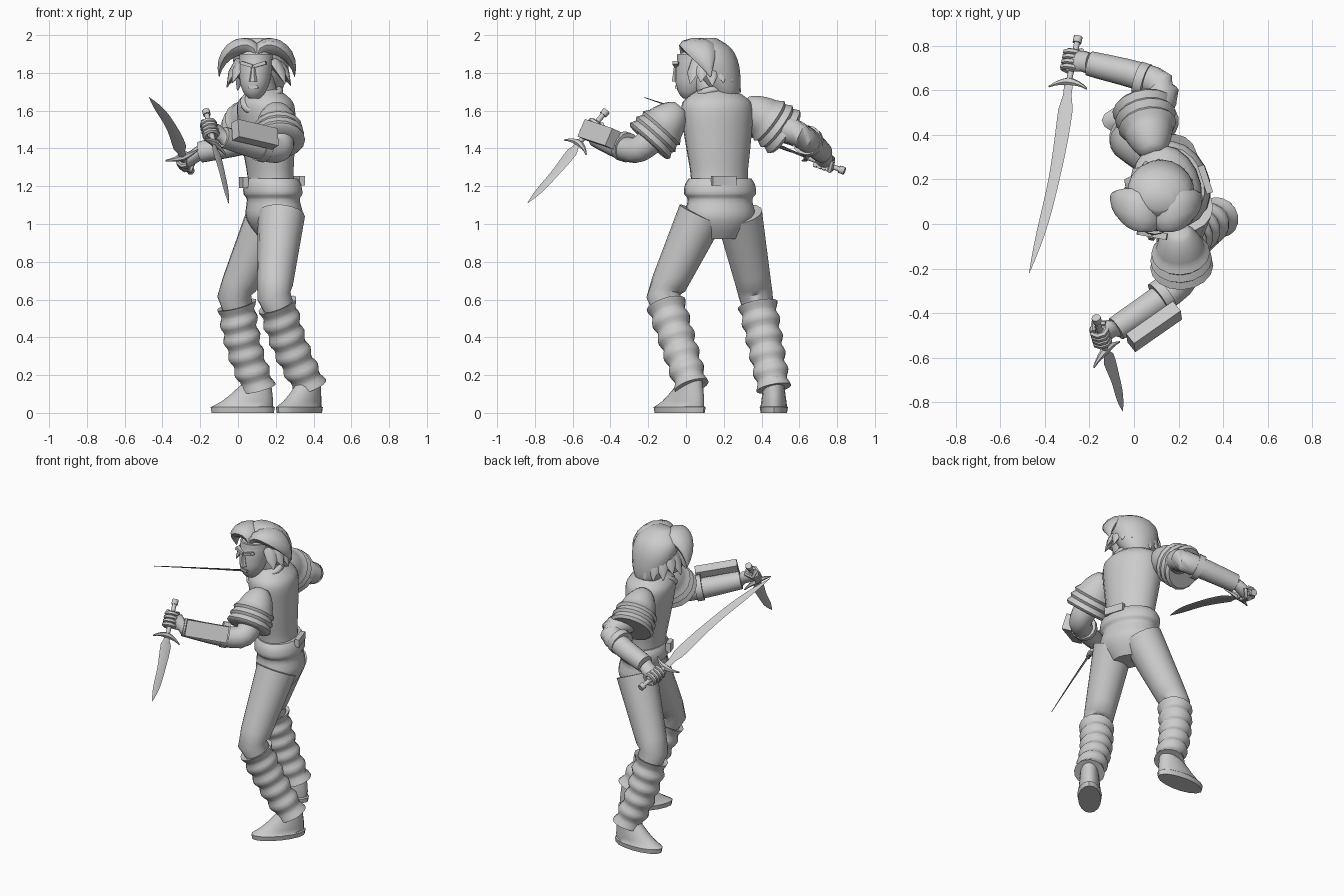
import bpy, bmesh, math, random
from mathutils import Vector, Matrix

cube = bpy.data.objects.get("Cube")
if cube:
    bpy.data.objects.remove(cube, do_unlink=True)

grey = bpy.data.materials.new("plain grey")
grey.use_nodes = True
grey.diffuse_color = (.6, .6, .6, 1)
grey.node_tree.nodes["Principled BSDF"].inputs["Base Color"].default_value = grey.diffuse_color

UP = Vector((0, 0, 1))
SHOULDERS = Vector((.32, -.95, 0))   # shoulder line of the turned body
CHEEKS = Vector((.98, -.18, 0))      # ear to ear line of the head
FACING = Vector((-.18, -.98, 0))
made = []
random.seed(4)


def finish(name, bm):
    bmesh.ops.recalc_face_normals(bm, faces=bm.faces)
    mesh = bpy.data.meshes.new(name)
    bm.to_mesh(mesh)
    bm.free()
    mesh.materials.append(grey)
    ob = bpy.data.objects.new(name, mesh)
    bpy.context.collection.objects.link(ob)
    made.append(ob)


def spline(points, steps=3):
    """Smooth curve through a few points of any dimension."""
    points = [Vector(p) for p in points]
    padded = [points[0], *points, points[-1]]
    curve = []
    for a, b, c, d in zip(padded, padded[1:], padded[2:], padded[3:]):
        for k in range(steps):
            t = k / steps
            curve.append(b + (c - a) * (t / 2) + (a * 2 - b * 5 + c * 4 - d) * (t * t / 2)
                         + (b * 3 - a - c * 3 + d) * (t ** 3 / 2))
    return curve + [points[-1]]


def loft(name, rings, side=SHOULDERS, axis=None, sides=16):
    """Skin elliptical rings, each given as centre, half width, half depth."""
    bm = bmesh.new()
    last = len(rings) - 1
    loops = []
    for i, (centre, wide, deep) in enumerate(rings):
        along = axis or rings[min(i + 1, last)][0] - rings[max(i - 1, 0)][0]
        along = along.normalized()
        u = (side - along * side.dot(along)).normalized()
        v = along.cross(u)
        turns = [k * math.tau / sides for k in range(sides)]
        loops.append([bm.verts.new(centre + u * wide * math.cos(t) + v * deep * math.sin(t))
                      for t in turns])
    for low, high in zip(loops, loops[1:]):
        for k in range(sides):
            j = (k + 1) % sides
            bm.faces.new((low[k], low[j], high[j], high[k]))
    bm.faces.new(loops[0])
    bm.faces.new(loops[-1])
    finish(name, bm)


def tube(name, points, radius, side=UP, sides=8):
    loft(name, [(p, radius, radius) for p in points], side, sides=sides)


def stack(name, low, high, profile, flat, side):
    """Level rings between two points; the profile pairs height with half width."""
    low, high = Vector(low), Vector(high)
    loft(name, [(low.lerp(high, f), wide, wide * flat) for f, wide in spline(profile)],
         side, UP, sides=18)


def box(name, centre, length, normal, size):
    x = Vector(length).normalized()
    z = Vector(normal)
    z = (z - x * z.dot(x)).normalized()
    axes = Matrix((x, z.cross(x), z)).transposed().to_4x4()
    bm = bmesh.new()
    bmesh.ops.create_cube(bm, size=1, matrix=Matrix.Translation(centre) @ axes
                          @ Matrix.Diagonal((*size, 1)))
    finish(name, bm)


# Torso, neck and collar
stack("torso", (.18, .18, 1.14), (.14, .16, 1.72),
      [(0, .16), (.2, .155), (.4, .17), (.6, .185), (.8, .195), (.9, .17), (1, .08)],
      .77, SHOULDERS)
tube("neck", [Vector((.15, .15, 1.66)), Vector((.11, .09, 1.8))], .07, SHOULDERS, 14)
tube("collar", spline([(.2, .2, 1.72), (.22, .1, 1.7), (.15, .05, 1.66), (.07, .04, 1.6),
                       (.03, .1, 1.65), (.1, .22, 1.71), (.2, .2, 1.72)]), .02)

# Trouser seat with a folded waistband
stack("hips", (.2, .18, .92), (.18, .18, 1.24),
      [(0, .1), (.2, .16), (.4, .19), (.65, .175), (.75, .195), (.9, .19), (1, .17)],
      .78, SHOULDERS)
box("back_waist_tab", (.32, .2, 1.23), SHOULDERS, -FACING, (.13, .05, .03))
box("front_waist_tab", (.03, .13, 1.22), SHOULDERS, FACING, (.07, .06, .03))


# Leg: tapered trouser, puffed wrap with a flared rim, flat-soled shoe
def leg(name, hip, knee, ankle, toe):
    hip, knee, ankle, toe = map(Vector, (hip, knee, ankle, toe))
    shin = ankle - knee
    rings = []
    for k in range(8):
        f = k / 7
        radius = .125 - .035 * f
        rings.append((hip.lerp(knee, f), radius, radius))
    rings.append((knee + shin * .3, .07, .07))
    loft(name + "_trouser_leg", rings)

    rim = knee + shin * .1
    rings = [(rim + shin * .03, .07, .07), (rim, .095, .095)]
    steps = 25
    for k in range(steps + 1):
        f = k / steps
        sag = Vector((-.02, 0, 0)) * math.sin(f * math.pi)
        radius = .1 - .014 * f + .008 * math.cos(f * 5 * math.tau)
        rings.append((rim.lerp(ankle, f) + sag, radius, radius))
    rings.append((ankle, .05, .05))
    loft(name + "_leg_wrap", rings, CHEEKS, shin)

    ground = Vector((ankle.x, ankle.y, 0)) + toe * .085
    rings = [(ground, .165, .07), (ground + UP * .03, .17, .075)]
    steps = 6
    for k in range(steps + 1):
        f = k / steps
        centre = ground - toe * .09 * f ** .7 + UP * (.035 + .16 * f)
        rings.append((centre, .16 * (1 - .65 * f ** .8), .07 * (1 - .3 * f)))
    loft(name + "_shoe", rings, toe, UP)


leg("left", (.23, .08, 1.05), (.19, -.12, .62), (.38, .03, .14), (-.65, -.75, 0))
leg("right", (.17, .28, 1.05), (-.02, .37, .62), (.11, .465, .13), (-1, 0, 0))


# Arm: layered short sleeve, bent arm, rolled cuff and a fist around the grip
def arm(name, shoulder, hem, elbow, wrist, grip, handle):
    shoulder, hem, elbow, wrist, grip = map(Vector, (shoulder, hem, elbow, wrist, grip))
    rings = []
    steps = 18
    for k in range(1, steps + 1):
        f = k / steps
        layer = .014 * (k % 3) / 2 if f > .5 else 0
        radius = .128 * math.sqrt(1 - (1 - f) ** 2) + layer
        rings.append((shoulder.lerp(hem, f), radius, radius))
    rings.append((hem, .06, .06))
    loft(name + "_sleeve", rings, axis=hem - shoulder)

    bend = spline([shoulder.lerp(hem, .7), elbow, wrist], 6)
    loft(name + "_arm", [(p, r, r) for k, p in enumerate(bend)
                         for r in [.08 - .002 * k]])
    cuff = elbow.lerp(wrist, .2)
    tube(name + "_cuff", [cuff, elbow.lerp(wrist, .32)], .08, sides=14)

    handle = Vector(handle).normalized()
    back = wrist - grip
    back = (back - handle * back.dot(handle)).normalized()
    out = handle.cross(back)
    palm = [wrist, grip + back * .06, grip + back * .02, grip]
    loft(name + "_palm", [(p, .05, .035) for p in palm], handle, back, 10)
    for finger in range(4):
        knuckle = grip + handle * (finger - 1.5) * .024
        curl = [knuckle + (back * math.cos(k * math.pi / 4) + out * math.sin(k * math.pi / 4)) * .034
                for k in range(7)]
        tube(f"{name}_finger_{finger + 1}", curl, .014, handle, 6)
    thumb = grip - handle * .05
    tube(name + "_thumb", [thumb + back * .04, thumb - out * .04, thumb - back * .03],
         .014, handle, 6)


DAGGER = Vector((.12, -.42, -.49))
SWORD = Vector((-.2, -1, .35))
arm("left", (.2, -.02, 1.63), (.215, -.2, 1.43), (.2, -.27, 1.39), (-.08, -.47, 1.46),
    (-.15, -.5, 1.5), DAGGER)
arm("right", (.09, .3, 1.65), (.04, .53, 1.48), (.12, .62, 1.46), (-.2, .72, 1.38),
    (-.28, .73, 1.33), SWORD)
box("forearm_plate", (.09, -.46, 1.475), (-.86, -.6, .2), (.5, -.75, .35), (.26, .1, .06))


# Weapon: grip, pommel, swept guard and a curved blade of diamond section
def weapon(name, pommel, tip, hilt, edge, bow):
    pommel, tip, edge = Vector(pommel), Vector(tip), Vector(edge).normalized()
    guard = pommel.lerp(tip, hilt)
    along = (tip - pommel).normalized()
    tube(name + "_grip", [pommel, guard], .014, edge)
    tube(name + "_pommel", [pommel, pommel + along * .03], .021, edge)
    rings = []
    for k in range(-4, 5):
        reach = k / 4
        radius = .02 - .016 * abs(reach)
        rings.append((guard + edge * .09 * reach + along * .03 * reach ** 2, radius, radius))
    loft(name + "_guard", rings, along, sides=6)
    rings = []
    steps = 14
    for k in range(steps + 1):
        f = k / steps
        half = .019 if f < .1 else .03 + .003 * math.sin(f * 9)
        centre = guard.lerp(tip, f) - edge * bow * math.sin(f * math.pi)
        rings.append((centre, half * (1 - f ** 4) + .001, .007 - .005 * f))
    loft(name + "_blade", rings, edge, sides=4)


weapon("dagger", (-.17, -.42, 1.6), (-.05, -.84, 1.11), .35, (-.6, -.6, .4), .01)
weapon("long_sword", (-.25, .84, 1.28), (-.47, -.22, 1.67), .19, (-.9, .05, -.3), .025)

# Head with simple features
stack("head", (.085, .02, 1.665), (.1, .07, 1.95),
      [(0, .03), (.1, .056), (.25, .075), (.4, .083), (.6, .088), (.8, .085), (1, .055)],
      1.15, CHEEKS)
stack("headband", (.097, .058, 1.87), (.098, .06, 1.9), [(0, .092), (1, .091)], 1.17, CHEEKS)
face = Vector((.082, -.045, 0))
loft("nose", [(face + UP * height + FACING * .01, half, half) for height, half in
              ((1.755, .022), (1.775, .018), (1.83, .01))], CHEEKS, UP, 6)
box("mouth", face + UP * 1.725, CHEEKS, FACING, (.05, .016, .02))
for label, sign in (("left", 1), ("right", -1)):
    brow = face + CHEEKS * .036 * sign + UP * 1.845
    box(label + "_brow", brow, CHEEKS + UP * .3 * sign, FACING, (.065, .018, .03))
    # Parted front lobe of hair, arching over and falling to a point
    rings = []
    steps = 10
    for k in range(steps + 1):
        f = k / steps
        arch = f * math.pi
        centre = Vector((.1 + sign * .1 * (1 - math.cos(arch)), .01 + .12 * f,
                         1.88 + .08 * math.sin(arch) - .1 * f * f))
        half = .09 * math.sin(math.pi * (.15 + .85 * f)) + .003
        rings.append((centre, half, half / 2))
    loft(label + "_hair_lobe", rings, Vector((0, 1, 0)), sides=10)

# Hair: full mass down the nape, ringed by loose pointed locks
stack("hair_mass", (.14, .22, 1.66), (.11, .11, 1.985),
      [(0, .06), (.15, .1), (.4, .135), (.65, .15), (.85, .13), (1, .06)], .82, CHEEKS)
locks = 13
for i in range(locks):
    turn = math.radians(-35 + i * 250 / (locks - 1))
    out = Vector((math.cos(turn), math.sin(turn), 0))
    root = Vector((.11, .12, 1.86)) + out * .1
    drop = UP * random.uniform(.1, .17)
    loft(f"hair_lock_{i + 1}", [(root, .045, .03), (root + out * .045 - drop / 2, .038, .02),
                                (root + out * .07 - drop, .003, .003)], UP.cross(out), sides=6)

# Smooth shading with crisp edges kept
bpy.ops.object.select_all(action="DESELECT")
for ob in made:
    ob.select_set(True)
bpy.context.view_layer.objects.active = made[0]
bpy.ops.object.shade_smooth_by_angle(angle=math.radians(48))
